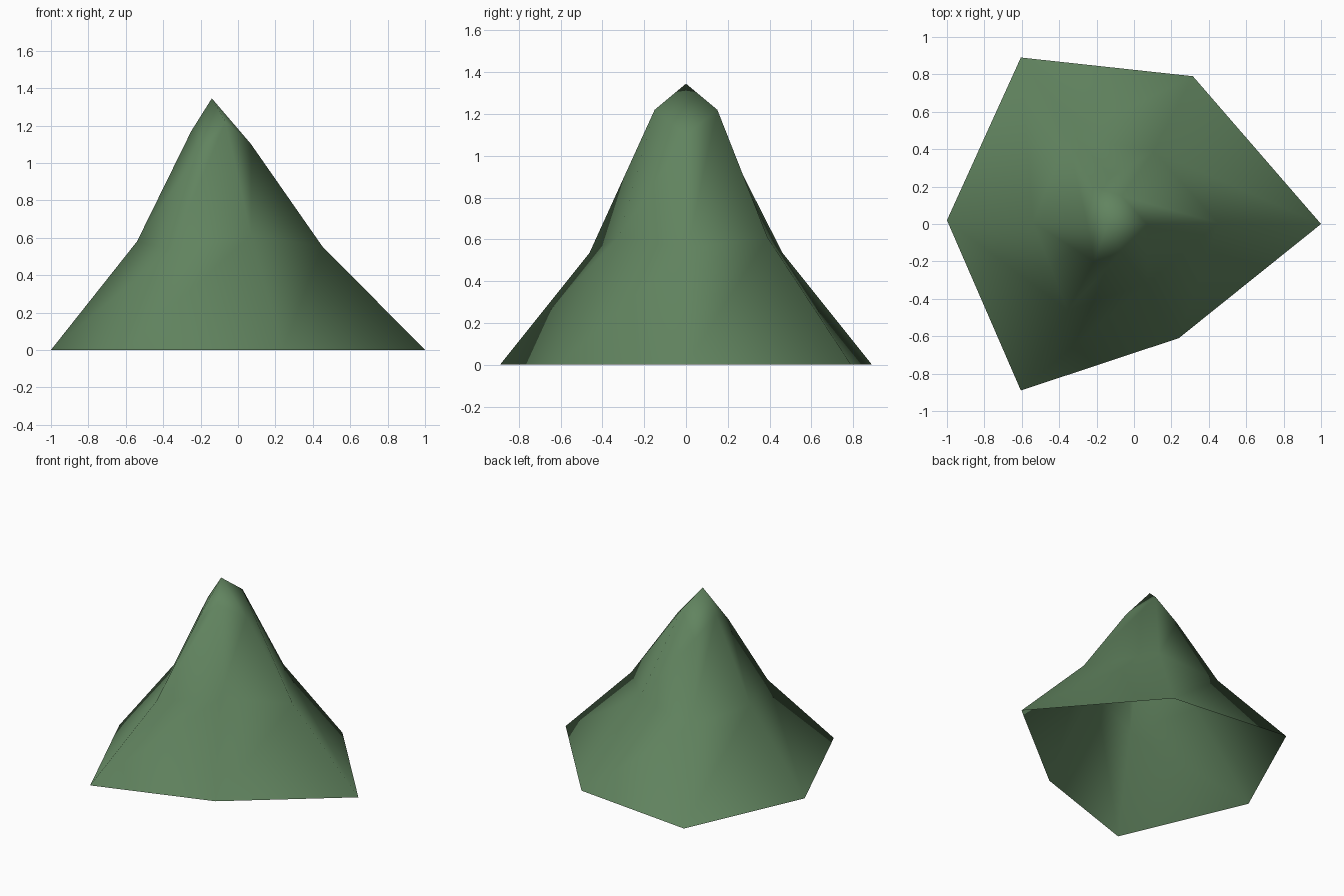
import bpy, bmesh

if "Cube" in bpy.data.objects:
    bpy.data.objects.remove(bpy.data.objects["Cube"])

# single flat colour
green = bpy.data.materials.new("moss green")
green.diffuse_color = (0.12, 0.23, 0.115, 1)
green.use_nodes = True
green.node_tree.nodes["Principled BSDF"].inputs["Base Color"].default_value = green.diffuse_color

# three irregular six-sided rings, counter-clockwise from the right (+x)
base = [(1, 0, 0), (0.315, 0.79, 0), (-0.605, 0.89, 0),
        (-1, 0.02, 0), (-0.605, -0.89, 0), (0.24, -0.61, 0)]
shoulder = [(0.45, 0.005, 0.555), (0.105, 0.39, 0.61), (-0.355, 0.462, 0.535),
            (-0.54, 0.01, 0.58), (-0.355, -0.462, 0.535), (0.07, -0.32, 0.615)]
crown = [(0.07, 0, 1.10), (-0.067, 0.15, 1.22), (-0.213, 0.2, 1.05),
         (-0.25, 0, 1.17), (-0.213, -0.2, 1.05), (-0.067, -0.15, 1.22)]
peak = (-0.14, 0, 1.345)

# mountain: bridge the rings, then fan up to the peak (open underneath)
bm = bmesh.new()
rings = [[bm.verts.new(p) for p in ring] for ring in (base, shoulder, crown)]
top = bm.verts.new(peak)
for i in range(6):
    j = (i + 1) % 6
    for low, high in zip(rings, rings[1:]):
        bm.faces.new((low[i], low[j], high[j], high[i]))
    bm.faces.new((rings[-1][i], rings[-1][j], top))
for f in bm.faces:
    f.smooth = True

mesh = bpy.data.meshes.new("mountain")
bm.to_mesh(mesh)
bm.free()
mesh.materials.append(green)
mountain = bpy.data.objects.new("mountain", mesh)
bpy.context.collection.objects.link(mountain)
